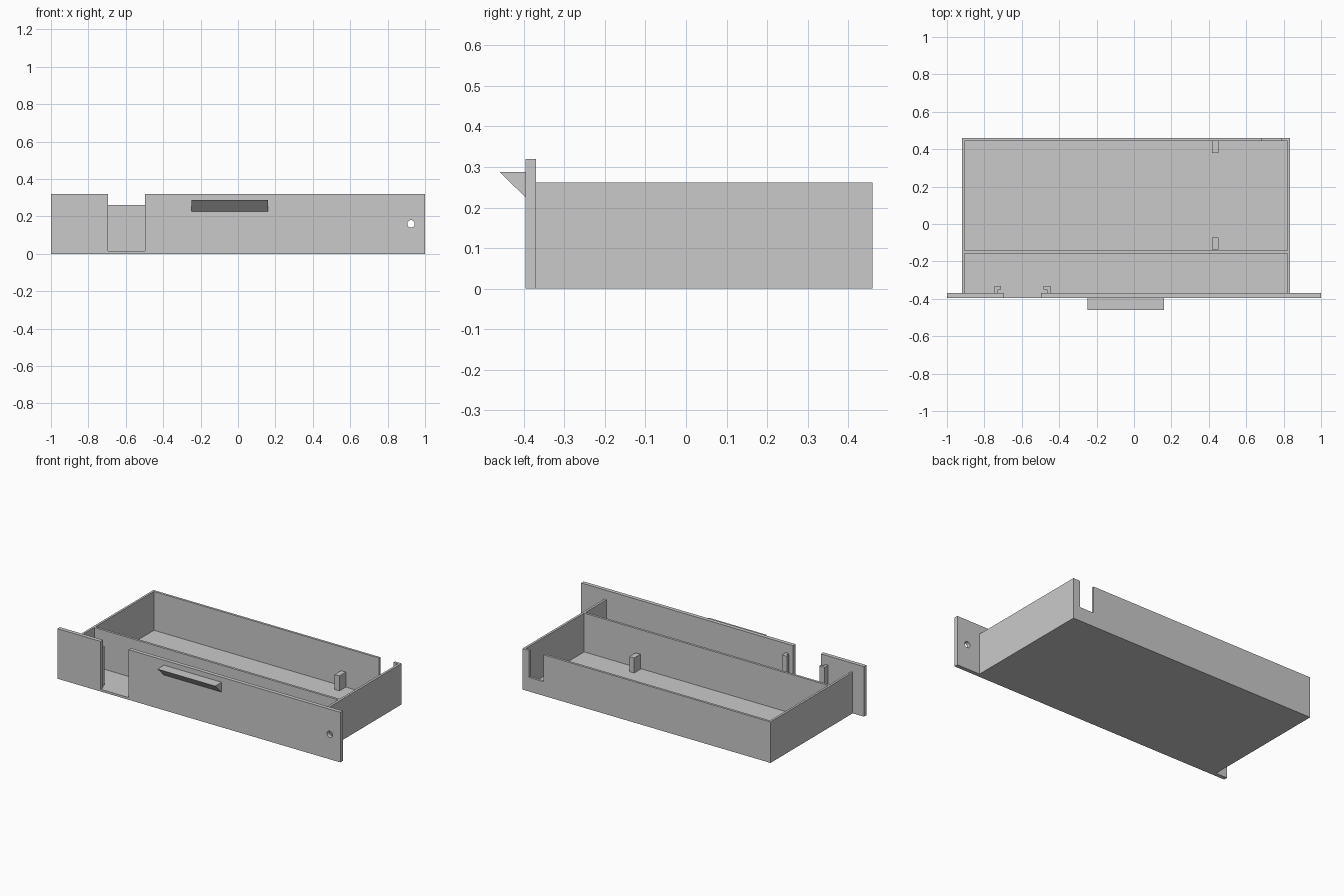
import bpy, bmesh, math
from mathutils import Matrix, Vector

if "Cube" in bpy.data.objects:
    bpy.data.objects.remove(bpy.data.objects["Cube"])

grey = bpy.data.materials.new("light grey plastic")
grey.diffuse_color = (0.59, 0.59, 0.59, 1)
grey.use_nodes = True
grey.node_tree.nodes["Principled BSDF"].inputs["Base Color"].default_value = grey.diffuse_color


def finish(name, bm):
    bmesh.ops.recalc_face_normals(bm, faces=bm.faces)
    mesh = bpy.data.meshes.new(name)
    bm.to_mesh(mesh)
    bm.free()
    mesh.materials.append(grey)
    ob = bpy.data.objects.new(name, mesh)
    bpy.context.collection.objects.link(ob)
    return ob


def box(name, x, y, z):
    """Box from (min, max) ranges."""
    bm = bmesh.new()
    bmesh.ops.create_cube(bm, size=1)
    for v in bm.verts:
        v.co = Vector([(r[0] + r[1]) / 2 + c * (r[1] - r[0])
                       for c, r in zip(v.co, (x, y, z))])
    return finish(name, bm)


def prism(name, outline, axis, lo, hi):
    """Extrude a 2D outline along x (outline is y, z) or z (outline is x, y)."""
    bm = bmesh.new()
    place = (lambda a, b: (lo, a, b)) if axis == "x" else (lambda a, b: (a, b, lo))
    face = bm.faces.new([bm.verts.new(place(a, b)) for a, b in outline])
    ext = bmesh.ops.extrude_face_region(bm, geom=[face])
    move = Vector((hi - lo, 0, 0) if axis == "x" else (0, 0, hi - lo))
    bmesh.ops.translate(bm, vec=move,
                        verts=[g for g in ext["geom"] if isinstance(g, bmesh.types.BMVert)])
    return finish(name, bm)


def cut(target, cutter):
    """Subtract the cutter, apply, and remove it."""
    cutter.hide_render = True
    mod = target.modifiers.new("cut", "BOOLEAN")
    mod.operation, mod.solver, mod.object = "DIFFERENCE", "EXACT", cutter
    bpy.context.view_layer.objects.active = target
    bpy.ops.object.modifier_apply(modifier=mod.name)
    bpy.data.objects.remove(cutter)


WALL_TOP, FLOOR = 0.262, 0.014
PANEL_BACK = -0.37

# Tray: rear compartment, front compartment closed by the panel, rear cable notch
tray = box("tray", (-0.92, 0.835), (PANEL_BACK, 0.46), (0, WALL_TOP))
cut(tray, box("rear_pocket", (-0.906, 0.82), (-0.143, 0.445), (FLOOR, 0.5)))
cut(tray, box("front_pocket", (-0.906, 0.82), (-0.5, -0.158), (FLOOR, 0.5)))
cut(tray, box("cable_notch", (0.685, 0.788), (0.4, 0.6), (0.09, 0.5)))

# Front panel with a tall slot and a round hole
panel = box("front_panel", (-1, 1), (-0.395, PANEL_BACK), (0, 0.32))
cut(panel, box("slot", (-0.695, -0.498), (-0.5, -0.3), (FLOOR, 0.5)))
bm = bmesh.new()
bmesh.ops.create_cone(bm, cap_ends=True, segments=32, radius1=0.02, radius2=0.02, depth=0.2,
                      matrix=Matrix.Translation((0.925, -0.38, 0.16))
                      @ Matrix.Rotation(math.pi / 2, 4, "X"))
cut(panel, finish("round_hole", bm))

# Wedge handle
prism("handle", [(-0.395, 0.225), (-0.395, 0.288), (-0.46, 0.288)], "x", -0.248, 0.16)

# Hooked guide rails behind the slot, facing each other
for side, x in ((1, -0.746), (-1, -0.447)):
    hook = [(0, PANEL_BACK), (0.018, PANEL_BACK), (0.018, -0.35),
            (0.036, -0.35), (0.036, -0.332), (0, -0.332)]
    prism("left_guide" if side > 0 else "right_guide",
          [(x + side * dx, y) for dx, y in hook], "z", FLOOR, WALL_TOP)

# Support posts on the floor
for name, y in (("rear_post", (0.38, 0.445)), ("middle_post", (-0.135, -0.072))):
    box(name, (0.417, 0.451), y, (FLOOR, 0.11))
